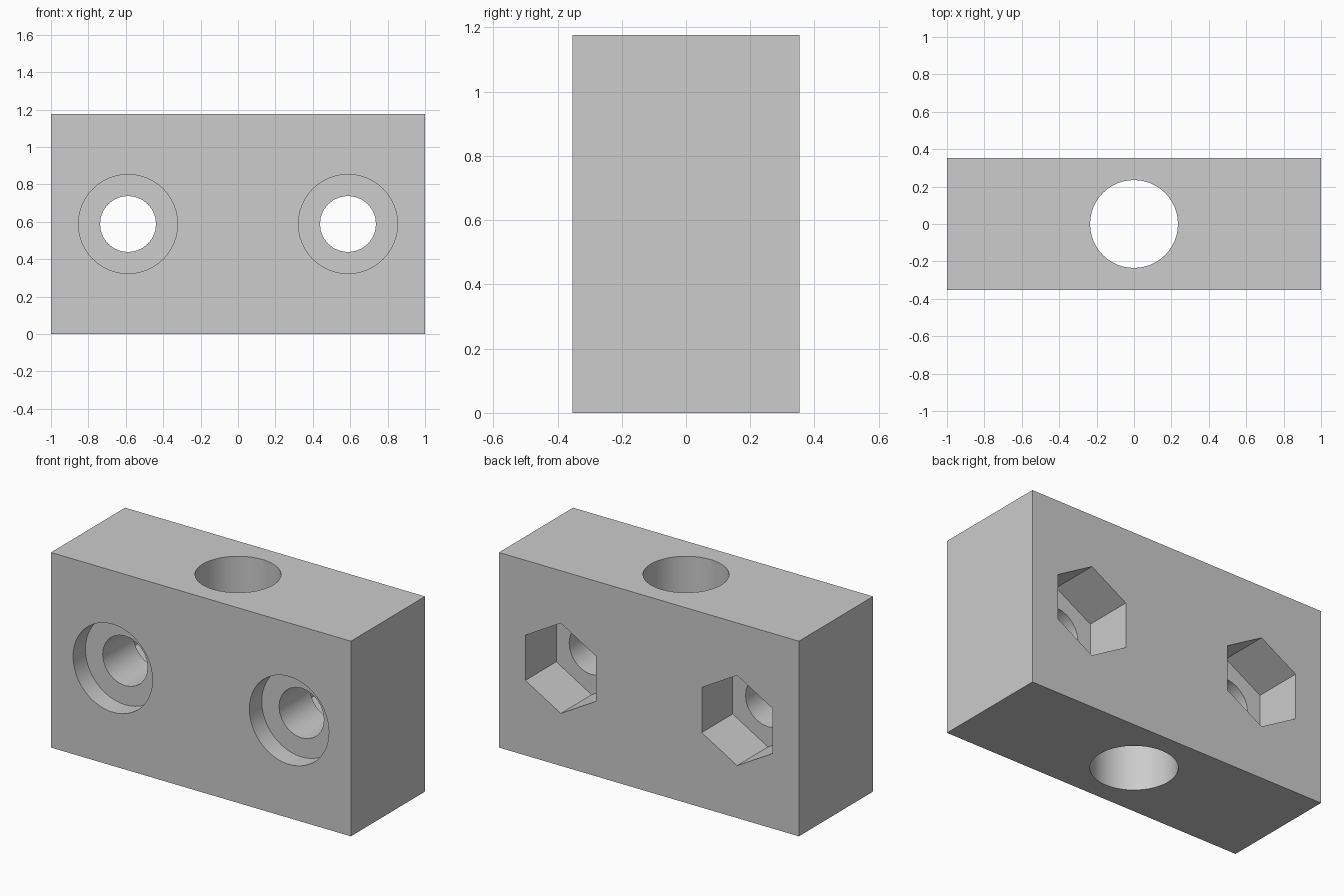
import bpy
import math

cube = bpy.data.objects.get("Cube")
if cube:
    bpy.data.objects.remove(cube, do_unlink=True)

W, D, H = 2.0, 0.706, 1.176      # block size
HOLE_X, MID_Z = 0.588, H / 2     # bolt hole centres
BORE_DEPTH, NUT_DEPTH = 0.118, 0.294

grey = bpy.data.materials.new("light grey")
grey.use_nodes = True
colour = (0.604, 0.604, 0.604, 1)
grey.diffuse_color = colour
grey.node_tree.nodes["Principled BSDF"].inputs["Base Color"].default_value = colour

# Solid block
bpy.ops.mesh.primitive_cube_add(size=1, location=(0, 0, MID_Z))
block = bpy.context.object
block.name = "clamp_block"
block.scale = (W, D, H)
bpy.ops.object.transform_apply(location=True, rotation=False, scale=True)


def cut(name, sides, radius, depth, location, along_y=True):
    """Drill a straight prism out of the block, then discard the cutter."""
    bpy.ops.mesh.primitive_cylinder_add(
        vertices=sides, radius=radius, depth=depth, location=location,
        rotation=(math.pi / 2 if along_y else 0, 0, 0))
    cutter = bpy.context.object
    cutter.name = name
    cutter.hide_render = True
    mod = block.modifiers.new(name, 'BOOLEAN')
    mod.operation = 'DIFFERENCE'
    mod.solver = 'EXACT'
    mod.object = cutter
    bpy.ops.object.select_all(action='DESELECT')
    block.select_set(True)
    bpy.context.view_layer.objects.active = block
    bpy.ops.object.modifier_apply(modifier=mod.name)
    bpy.data.objects.remove(cutter, do_unlink=True)


# Vertical rod hole
cut("rod_hole", 48, 0.235, 2 * H, (0, 0, MID_Z), along_y=False)

# Bolt holes: round head recess in front, hexagonal nut pocket behind
for x in (-HOLE_X, HOLE_X):
    cut("head_recess", 48, 0.265, 2 * BORE_DEPTH, (x, -D / 2, MID_Z))
    cut("nut_pocket", 6, 0.272, 2 * NUT_DEPTH, (x, D / 2, MID_Z))
    cut("bolt_hole", 24, 0.15, 2 * D, (x, 0, MID_Z))

# One colour, smooth bores with sharp rims
block.data.materials.clear()
block.data.materials.append(grey)
for face in block.data.polygons:
    face.material_index = 0
bpy.ops.object.shade_smooth_by_angle(angle=math.radians(30))
